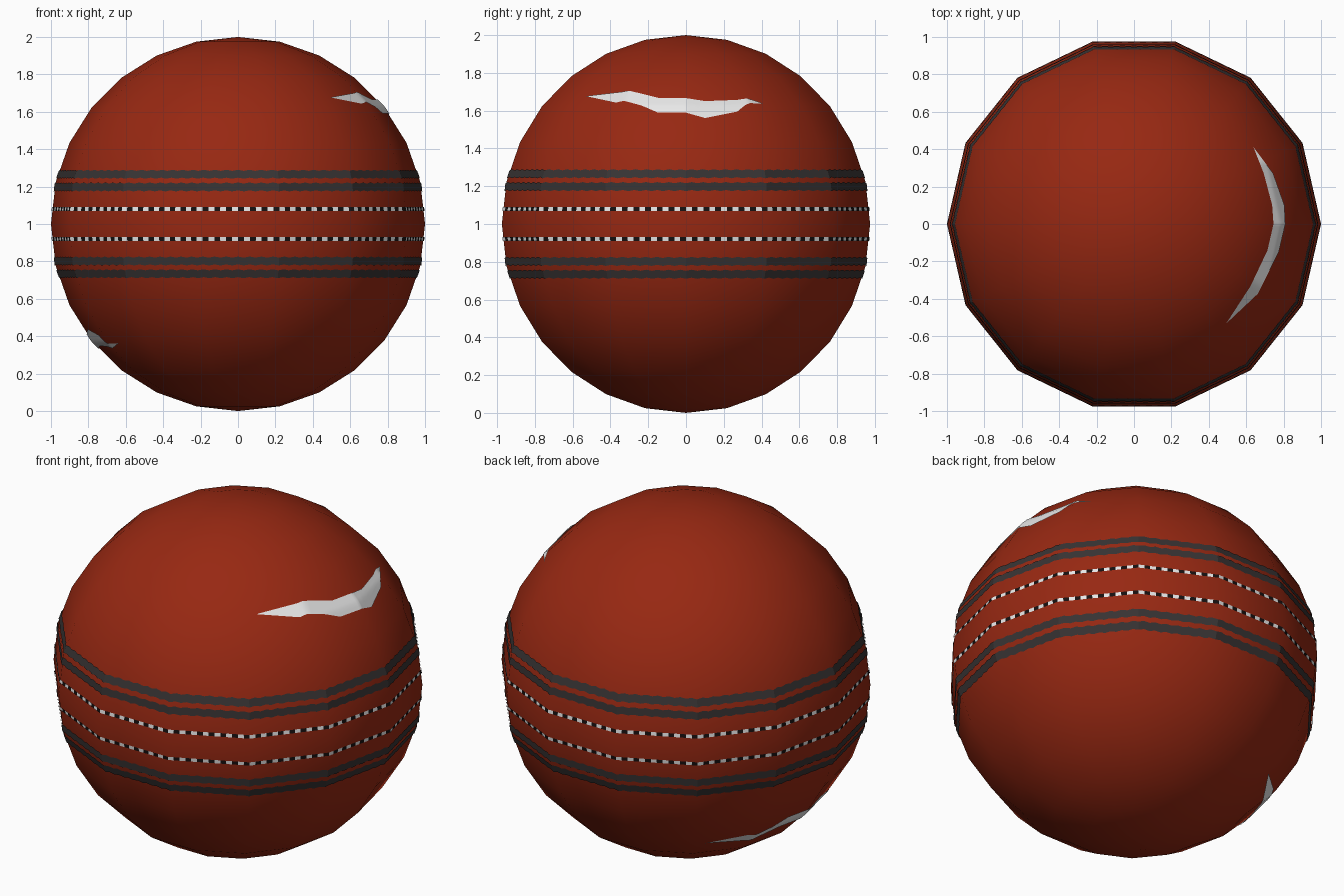
import bpy, bmesh, math
from mathutils import Vector
from mathutils.bvhtree import BVHTree

if "Cube" in bpy.data.objects:
    bpy.data.objects.remove(bpy.data.objects["Cube"])

N = 14            # sides around the ball, and bands from pole to pole
LIFT = 0.005      # thickness of painted details over the leather


def material(name, rgb):
    m = bpy.data.materials.new(name)
    m.diffuse_color = (*rgb, 1)
    m.use_nodes = True
    m.node_tree.nodes["Principled BSDF"].inputs["Base Color"].default_value = m.diffuse_color
    return m


RED = material("red_leather", (0.31, 0.021, 0.006))
GREY = material("charcoal_thread", (0.038, 0.033, 0.033))
WHITE = material("white_thread", (0.8, 0.8, 0.8))
BLACK = material("black_thread", (0.008, 0.005, 0.005))


def make(name, bm, mats, smooth=True):
    bmesh.ops.translate(bm, verts=bm.verts, vec=(0, 0, 1))
    me = bpy.data.meshes.new(name)
    bm.to_mesh(me)
    bm.free()
    for m in mats:
        me.materials.append(m)
    for p in me.polygons:
        p.use_smooth = smooth
    ob = bpy.data.objects.new(name, me)
    bpy.context.collection.objects.link(ob)
    return ob


def around(s):
    """Point on the unit 14-gon; s counts sides."""
    i = math.floor(s)
    a, b = (Vector((math.cos(2 * math.pi * k / N), math.sin(2 * math.pi * k / N), 0))
            for k in (i, i + 1))
    return a.lerp(b, s - i)


def radius(z):
    """Faceted ball radius at height z from the centre."""
    k = math.asin(min(1, abs(z))) / (math.pi / N)
    t0, t1 = math.floor(k) * math.pi / N, (math.floor(k) + 1) * math.pi / N
    f = (abs(z) - math.sin(t0)) / (math.sin(t1) - math.sin(t0))
    return math.cos(t0) * (1 - f) + math.cos(t1) * f


def band(name, z, half, cells, wave, mats):
    """Thin strip around the ball, colours alternating by cell."""
    bm = bmesh.new()
    cols = []
    total = N * cells
    for j in range(total):
        p = around(j / cells)
        dz = wave if j % 2 else -wave
        cols.append([bm.verts.new(p * (radius(h) + LIFT) + Vector((0, 0, h)))
                     for h in (z - half + dz, z + half + dz)])
    for j in range(total):
        a, b = cols[j], cols[(j + 1) % total]
        f = bm.faces.new((a[0], b[0], b[1], a[1]))
        f.material_index = j % len(mats)
    make(name, bm, mats, smooth=False)


# leather ball: half-circle profile turned around z
bm = bmesh.new()
rings = []
for r in range(N + 1):
    t = -math.pi / 2 + math.pi * r / N
    rings.append([bm.verts.new(around(i) * math.cos(t) + Vector((0, 0, math.sin(t))))
                  for i in range(N)])
for lo, hi in zip(rings, rings[1:]):
    for i in range(N):
        j = (i + 1) % N
        bm.faces.new((lo[i], lo[j], hi[j], hi[i]))
bmesh.ops.remove_doubles(bm, verts=bm.verts, dist=1e-4)
tree = BVHTree.FromBMesh(bm)
make("ball", bm, [RED])

# stitched stripes and the two seam rows, mirrored about the equator
for side, tag in ((1, "upper"), (-1, "lower")):
    band(f"{tag}_outer_stripe", side * 0.266, 0.021, 14, 0.003, [GREY])
    band(f"{tag}_inner_stripe", side * 0.198, 0.021, 14, 0.003, [GREY])
    band(f"{tag}_seam_stitches", side * 0.08, 0.010, 14, 0, [WHITE, BLACK])

# pale crescents: two arcs seen from above, dropped on to the ball
OUTER = [(0.635, 0.41), (0.74, 0.27), (0.80, 0.10), (0.805, 0.0),
         (0.77, -0.15), (0.66, -0.37), (0.49, -0.53)]
INNER = [(0.635, 0.41), (0.69, 0.27), (0.735, 0.10), (0.742, 0.0),
         (0.71, -0.14), (0.62, -0.33), (0.49, -0.53)]


def along(path, t):
    k = min(int(t * (len(path) - 1)), len(path) - 2)
    return Vector(path[k]).lerp(Vector(path[k + 1]), t * (len(path) - 1) - k)


def crescent(name, sign):
    bm = bmesh.new()
    rows = []
    for i in range(61):
        a, b = along(INNER, i / 60), along(OUTER, i / 60)
        row = []
        for w in range(7):
            p = a.lerp(b, w / 6)
            hit, n, _, _ = tree.ray_cast(Vector((*p, 3)), Vector((0, 0, -1)))
            row.append(bm.verts.new((hit + hit.normalized() * LIFT) * sign))
        rows.append(row)
    for r, s in zip(rows, rows[1:]):
        for w in range(6):
            bm.faces.new((r[w], r[w + 1], s[w + 1], s[w]))
    bmesh.ops.remove_doubles(bm, verts=bm.verts, dist=1e-5)
    bm.normal_update()
    for f in bm.faces:      # face away from the centre
        if f.normal.dot(f.calc_center_median()) < 0:
            f.normal_flip()
    make(name, bm, [WHITE])


crescent("upper_crescent", 1)
crescent("lower_crescent", -1)
